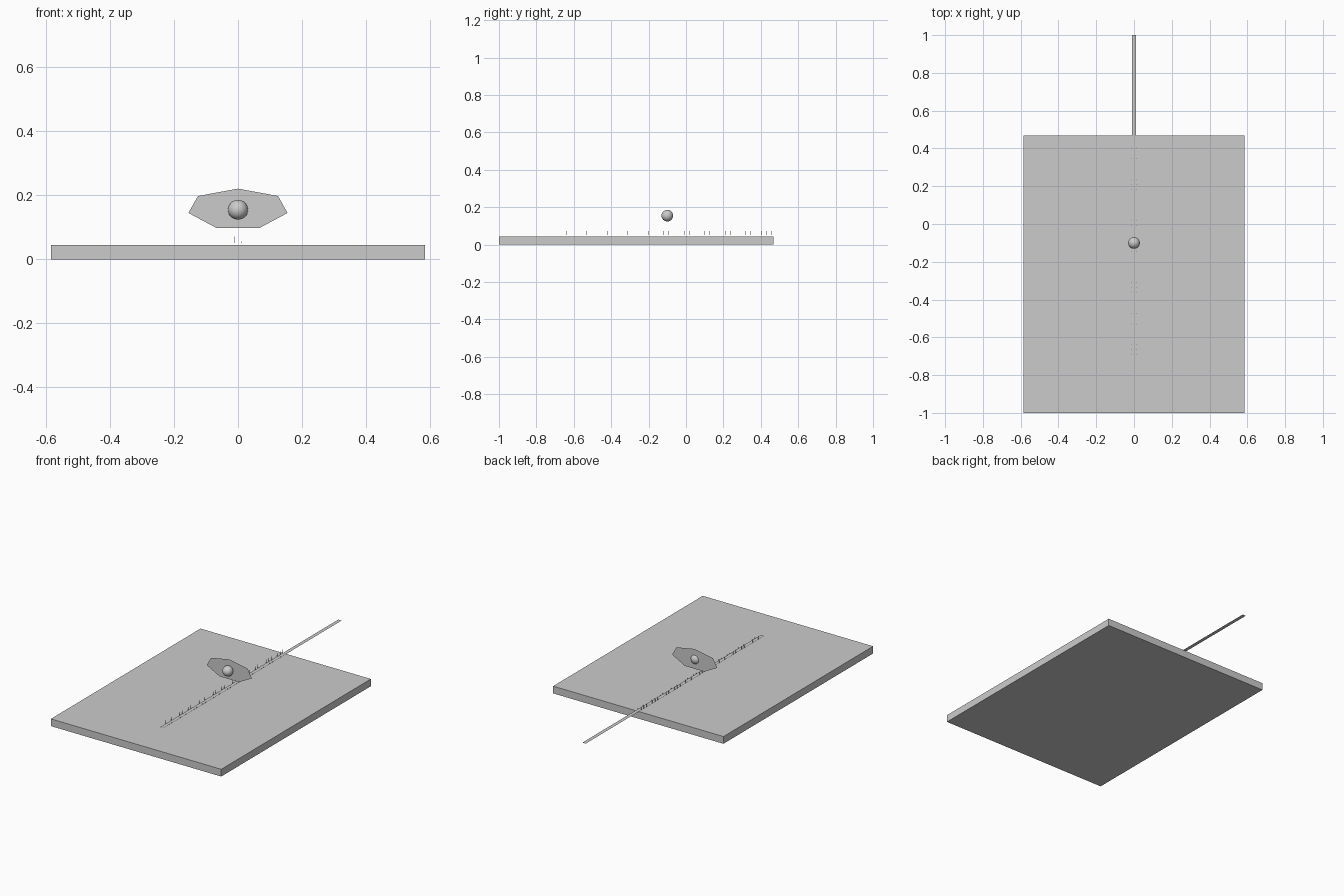
import bpy, bmesh
from mathutils import Matrix, Vector

if "Cube" in bpy.data.objects:
    bpy.data.objects.remove(bpy.data.objects["Cube"])


def mesh_object(name, bm):
    mesh = bpy.data.meshes.new(name)
    bm.to_mesh(mesh)
    bm.free()
    obj = bpy.data.objects.new(name, mesh)
    bpy.context.collection.objects.link(obj)
    return obj


def add_box(bm, lo, hi):
    lo, hi = Vector(lo), Vector(hi)
    size = hi - lo
    bmesh.ops.create_cube(bm, size=1, matrix=Matrix.Translation((lo + hi) / 2)
                          @ Matrix.Diagonal((*size, 1)))


def flat_panel(name, points):
    bm = bmesh.new()
    bm.faces.new([bm.verts.new(p) for p in points])
    return mesh_object(name, bm)


# Base slab
bm = bmesh.new()
add_box(bm, (-0.585, -1.0, 0.0), (0.585, 0.468, 0.045))
mesh_object("base_slab", bm)

# Long thin strip hovering just over the slab
W, Z = 0.0115, 0.051
flat_panel("strip", [(-W, -0.75, Z), (W, -0.75, Z), (W, 1.0, Z), (-W, 1.0, Z)])

# Pins in groups of three: tall row on the left edge, short row on the right
T = 0.0007
for name, x, top in (("tall_pins", -W, 0.072), ("short_pins", W, 0.056)):
    bm = bmesh.new()
    for group in range(11):
        for i in range(3):
            y = -0.692 + group * 0.1095 + i * 0.0262
            add_box(bm, (x - T, y - T, Z), (x + T, y + T, top))
    mesh_object(name, bm)

# Seven-sided upright plate
half = [(0.125, 0.198), (0.155, 0.145), (0.067, 0.098)]
outline = [(0, 0.221)] + [(-x, z) for x, z in half] + [(x, z) for x, z in reversed(half)]
flat_panel("upright_plate", [(x, -0.085, z) for x, z in outline])

# Ball set through the plate
bpy.ops.mesh.primitive_uv_sphere_add(segments=32, ring_count=16, radius=0.031,
                                     location=(0, -0.1, 0.155))
ball = bpy.context.object
ball.name = "ball"
bpy.ops.object.shade_smooth()
